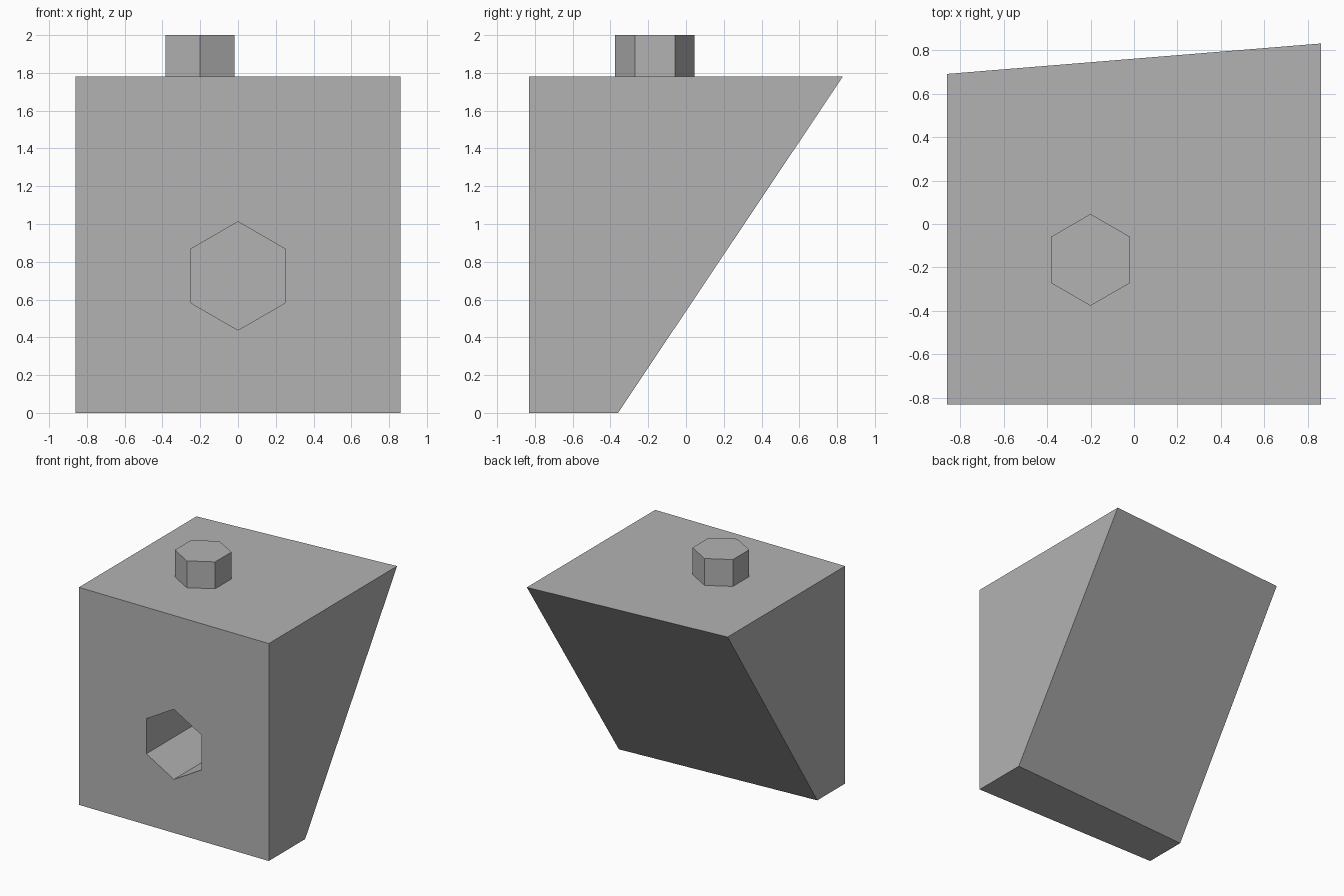
import bpy
import bmesh
from math import pi

cube = bpy.data.objects.get("Cube")
if cube:
    bpy.data.objects.remove(cube)

grey = bpy.data.materials.new("plain grey")
grey.use_nodes = True
colour = (0.45, 0.45, 0.45, 1)
grey.diffuse_color = colour
grey.node_tree.nodes["Principled BSDF"].inputs["Base Color"].default_value = colour


def hex_prism(name, radius, depth, location, rotation):
    bpy.ops.mesh.primitive_cylinder_add(vertices=6, radius=radius, depth=depth,
                                        location=location, rotation=rotation)
    obj = bpy.context.object
    obj.name = name
    obj.data.materials.append(grey)
    return obj


# Wedge block: upright front, slanted and slightly skewed back
HALF, FRONT, HEIGHT = 0.86, -0.83, 1.78
bm = bmesh.new()
rings = []
for z, back_neg, back_pos in ((0, -0.47, -0.36), (HEIGHT, 0.69, 0.83)):
    outline = ((-HALF, FRONT), (HALF, FRONT), (HALF, back_pos), (-HALF, back_neg))
    rings.append([bm.verts.new((x, y, z)) for x, y in outline])
bottom, top = rings
bm.faces.new(bottom[::-1])
bm.faces.new(top)
for i in range(4):
    j = (i + 1) % 4
    bm.faces.new((bottom[i], bottom[j], top[j], top[i]))
mesh = bpy.data.meshes.new("wedge_block")
bm.to_mesh(mesh)
bm.free()
block = bpy.data.objects.new("wedge_block", mesh)
bpy.context.collection.objects.link(block)
mesh.materials.append(grey)

# Hexagonal blind socket in the front face
DEPTH, MARGIN = 0.66, 0.1
cutter = hex_prism("socket_cutter", 0.287, DEPTH + MARGIN,
                   (0, FRONT + (DEPTH - MARGIN) / 2, 0.725), (pi / 2, 0, 0))
cutter.hide_render = True
cut = block.modifiers.new("socket", "BOOLEAN")
cut.operation = "DIFFERENCE"
cut.solver = "EXACT"
cut.object = cutter
bpy.context.view_layer.objects.active = block
bpy.ops.object.modifier_apply(modifier=cut.name)
bpy.data.objects.remove(cutter)

# Hexagonal peg on the top
PEG = 0.22
hex_prism("top_peg", 0.211, PEG, (-0.20, -0.165, HEIGHT + PEG / 2), (0, 0, 0))
